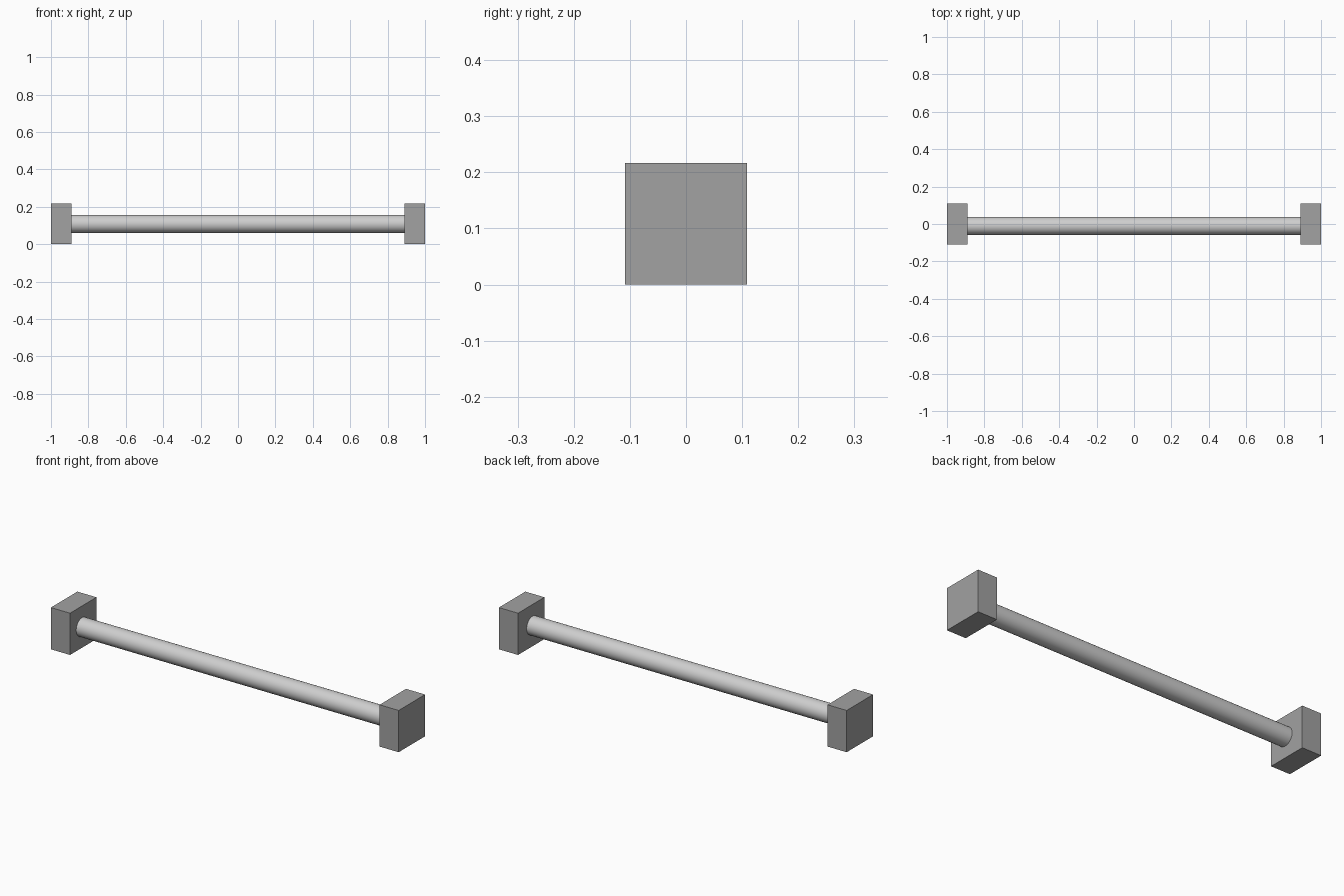
import bpy
import math

cube = bpy.data.objects.get("Cube")
if cube:
    bpy.data.objects.remove(cube, do_unlink=True)


def material(name, value):
    m = bpy.data.materials.new(name)
    m.use_nodes = True
    colour = (value, value, value, 1)
    m.diffuse_color = colour
    m.node_tree.nodes["Principled BSDF"].inputs["Base Color"].default_value = colour
    return m


dark_grey = material("dark_grey", 0.36)
light_grey = material("light_grey", 0.62)

HEIGHT = 0.217
THICK = 0.11

# Square end blocks
for side, name in ((1, "left_end_block"), (-1, "right_end_block")):
    bpy.ops.mesh.primitive_cube_add(size=1, location=(side * (1 - THICK / 2), 0, HEIGHT / 2))
    block = bpy.context.object
    block.name = name
    block.scale = (THICK, HEIGHT, HEIGHT)
    bpy.ops.object.transform_apply(location=False, rotation=False, scale=True)
    block.data.materials.append(dark_grey)

# Round bar between the blocks, set slightly towards the front
bpy.ops.mesh.primitive_cylinder_add(
    vertices=48, radius=0.048, depth=2 * (1 - THICK) + 0.02,
    location=(0, -0.01, HEIGHT / 2), rotation=(0, math.pi / 2, 0))
bar = bpy.context.object
bar.name = "round_bar"
bar.data.materials.append(light_grey)
bpy.ops.object.shade_smooth_by_angle(angle=math.radians(40))
